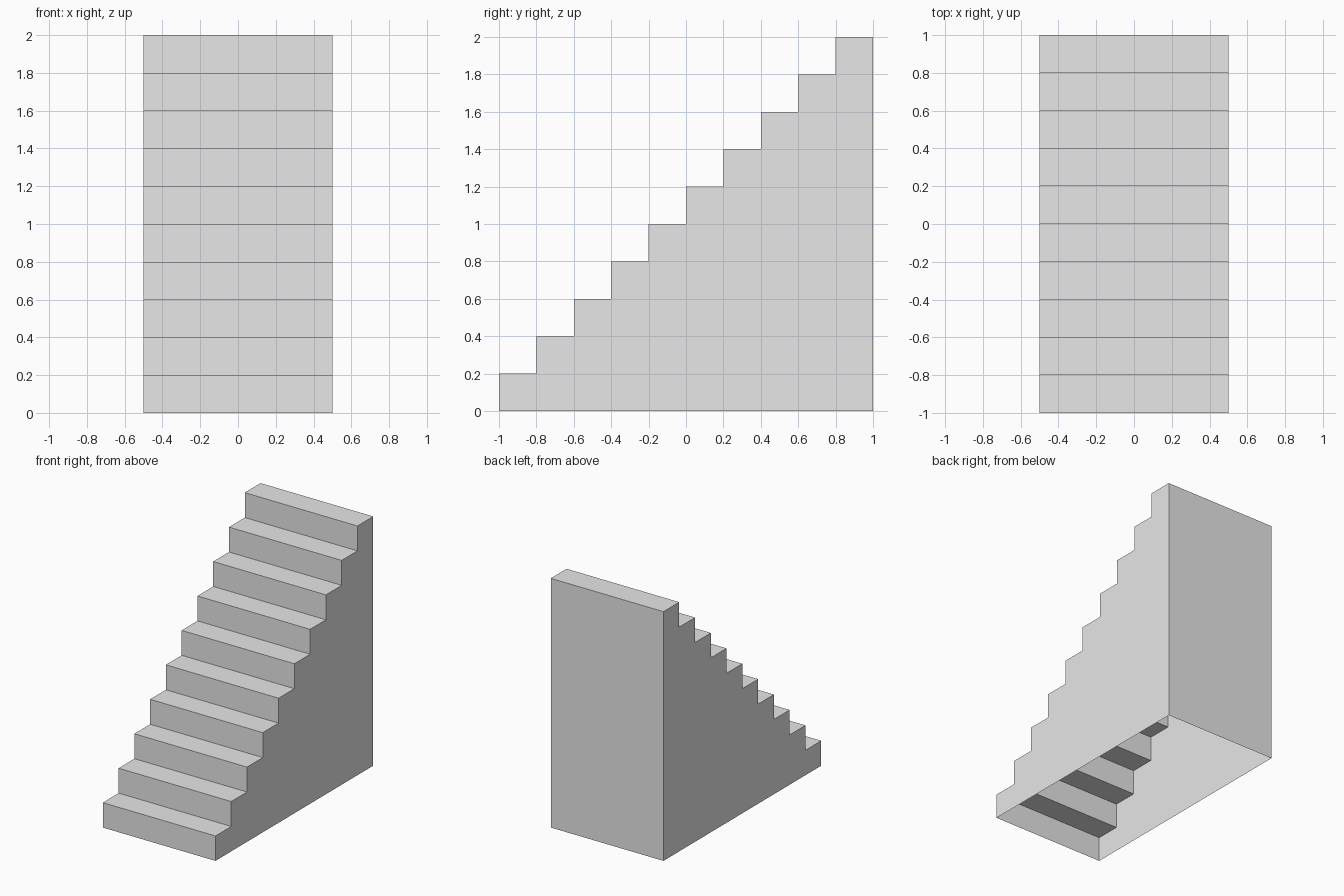
import bpy
import bmesh

# Remove the default object
cube = bpy.data.objects.get("Cube")
if cube:
    bpy.data.objects.remove(cube, do_unlink=True)

STEPS = 10
SIZE = 0.2          # tread depth and riser height
HALF_WIDTH = 0.5

# Single plain material
grey = bpy.data.materials.new("light grey")
grey.use_nodes = True
color = (0.8, 0.8, 0.8, 1.0)
grey.diffuse_color = color
grey.node_tree.nodes["Principled BSDF"].inputs["Base Color"].default_value = color

# Side profile (y, z): front foot, up the steps, down to the back foot
profile = [(-1.0, 0.0)]
for i in range(STEPS):
    top = (i + 1) * SIZE
    profile.append((-1.0 + i * SIZE, top))
    profile.append((-1.0 + (i + 1) * SIZE, top))
profile.append((1.0, 0.0))

bm = bmesh.new()
left = [bm.verts.new((HALF_WIDTH, y, z)) for y, z in profile]
right = [bm.verts.new((-HALF_WIDTH, y, z)) for y, z in profile]

# Risers, treads and back wall; the underside stays open
for i in range(len(profile) - 1):
    bm.faces.new((right[i], left[i], left[i + 1], right[i + 1]))

# Side walls
bm.faces.new(left[::-1])
bm.faces.new(right)

mesh = bpy.data.meshes.new("staircase")
bm.to_mesh(mesh)
bm.free()
mesh.materials.append(grey)
staircase = bpy.data.objects.new("staircase", mesh)
bpy.context.collection.objects.link(staircase)
